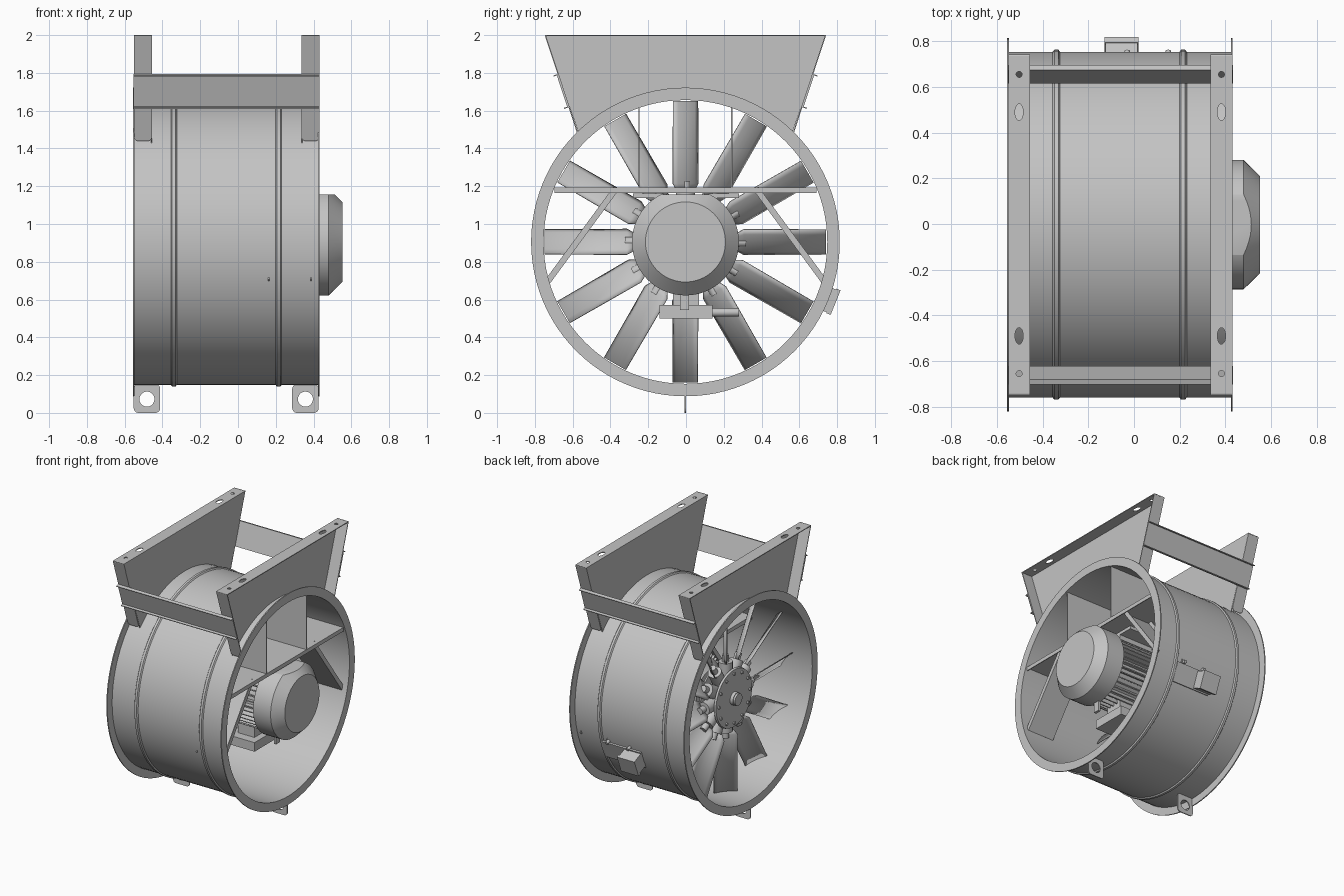
import bpy, bmesh
from math import sin, cos, pi, radians, sqrt, atan2
from mathutils import Matrix, Vector

if "Cube" in bpy.data.objects:
    bpy.data.objects.remove(bpy.data.objects["Cube"], do_unlink=True)

steel = bpy.data.materials.new("galvanised_grey")
steel.use_nodes = True
GREY = (0.55, 0.55, 0.55, 1)
steel.diffuse_color = GREY
steel.node_tree.nodes["Principled BSDF"].inputs["Base Color"].default_value = GREY

AXIS = Vector((0, -0.003, 0.905))   # centre line of the duct, running along x
MID = -0.06                         # middle of the duct length
TILT = atan2(0.165, 0.5)            # lean of the hanger ends


def finish(name, bm, matrix=Matrix(), smooth=False):
    bmesh.ops.recalc_face_normals(bm, faces=bm.faces)
    mesh = bpy.data.meshes.new(name)
    bm.to_mesh(mesh)
    bm.free()
    mesh.materials.append(steel)
    ob = bpy.data.objects.new(name, mesh)
    ob.matrix_world = matrix
    bpy.context.collection.objects.link(ob)
    if smooth:
        bpy.ops.object.select_all(action="DESELECT")
        ob.select_set(True)
        bpy.context.view_layer.objects.active = ob
        bpy.ops.object.shade_smooth_by_angle(angle=radians(30))
    return ob


def box(name, centre, size, tilt=0, origin=Vector()):
    """Box whose centre is turned about x around the origin."""
    bm = bmesh.new()
    bmesh.ops.create_cube(bm, size=1, matrix=Matrix.Translation(centre) @ Matrix.Diagonal((*size, 1)))
    return finish(name, bm, Matrix.Translation(origin) @ Matrix.Rotation(tilt, 4, "X"))


def revolve(name, profile, steps=96, closed=False, flat_top=None):
    """Turn (x, radius) points about the duct axis."""
    bm = bmesh.new()
    vs = [bm.verts.new((x, 0, r)) for x, r in profile]
    pairs = list(zip(vs, vs[1:])) + ([(vs[-1], vs[0])] if closed else [])
    edges = [bm.edges.new(p) for p in pairs]
    bmesh.ops.spin(bm, geom=vs + edges, axis=(1, 0, 0), cent=(0, 0, 0), angle=2 * pi, steps=steps)
    bmesh.ops.remove_doubles(bm, verts=bm.verts, dist=0.0005)
    if flat_top:
        cut = bmesh.ops.bisect_plane(bm, geom=bm.verts[:] + bm.edges[:] + bm.faces[:],
                                     plane_co=(0, 0, flat_top), plane_no=(0, 0, 1), clear_outer=True)
        rim = [g for g in cut["geom_cut"] if isinstance(g, bmesh.types.BMEdge)]
        bmesh.ops.holes_fill(bm, edges=rim)
    return finish(name, bm, Matrix.Translation(AXIS), smooth=True)


def rod(name, centre, radius, depth, rotation=Matrix(), matrix=Matrix(), scale_y=1):
    bm = bmesh.new()
    bmesh.ops.create_cone(bm, cap_ends=True, segments=20, radius1=radius, radius2=radius, depth=depth,
                          matrix=Matrix.Translation(centre) @ Matrix.Diagonal((1, scale_y, 1, 1)) @ rotation)
    return finish(name, bm, matrix, smooth=True)


def cut_hole(ob, cutter):
    cutter.hide_render = True
    mod = ob.modifiers.new("hole", "BOOLEAN")
    mod.operation, mod.solver, mod.object = "DIFFERENCE", "EXACT", cutter
    bpy.context.view_layer.update()
    mesh = bpy.data.meshes.new_from_object(ob.evaluated_get(bpy.context.evaluated_depsgraph_get()))
    ob.modifiers.clear()
    ob.data = mesh
    bpy.data.objects.remove(cutter, do_unlink=True)


def round_corners(ob, axis, radius, pick=lambda co: True):
    """Bevel the box edges that run along one axis."""
    bm = bmesh.new()
    bm.from_mesh(ob.data)
    edges = [e for e in bm.edges
             if abs((e.verts[0].co - e.verts[1].co).normalized()[axis]) > 0.9
             and pick((e.verts[0].co + e.verts[1].co) / 2)]
    bmesh.ops.bevel(bm, geom=edges, offset=radius, segments=5, affect="EDGES", profile=0.5)
    bm.to_mesh(ob.data)
    bm.free()


TURN_X = Matrix.Rotation(pi / 2, 4, "Y")
TURN_Y = Matrix.Rotation(pi / 2, 4, "X")

# Duct shell with end flanges and two swaged beads
outer = [(-0.555, 0.817), (-0.547, 0.817), (-0.547, 0.757)]
for x in (-0.34, 0.215):
    outer += [(x - 0.016, 0.757), (x - 0.009, 0.766), (x + 0.009, 0.766), (x + 0.016, 0.757)]
outer += [(0.424, 0.757), (0.424, 0.817), (0.432, 0.817)]
revolve("duct_shell", outer + [(0.432, 0.751), (-0.555, 0.751)], closed=True)

# Hangers: an upright web cut round the duct, with flanges turned outward
for side, end in ((-1, "left_end"), (1, "right_end")):
    web_x, mid_x = MID + side * 0.395, MID + side * 0.443
    bm = bmesh.new()
    start = atan2(0.525, 0.548)
    arc = [start + (pi - 2 * start) * i / 32 for i in range(33)]
    pts = [(0.757 * cos(a), AXIS.z + 0.757 * sin(a)) for a in arc]
    pts = [(0.745, 2.0)] + pts + [(-0.745, 2.0)]
    face = bm.faces.new([bm.verts.new((web_x, AXIS.y + y, z)) for y, z in pts])
    ext = bmesh.ops.extrude_face_region(bm, geom=[face])
    bmesh.ops.translate(bm, vec=(side * 0.006, 0, 0),
                        verts=[v for v in ext["geom"] if isinstance(v, bmesh.types.BMVert)])
    finish("hanger_web_" + end, bm)

    top = box("hanger_top_" + end, (mid_x, AXIS.y, 1.997), (0.095, 1.488, 0.006))
    for y in (-1, 1):
        cut_hole(top, rod("cutter", (mid_x, y * 0.655, 1.99), 0.013, 0.1))
        cut_hole(top, rod("cutter", (mid_x, y * 0.49, 1.99), 0.018, 0.1, scale_y=2))
        lip = box("hanger_side_" + end, (mid_x, 0, -0.295), (0.095, 0.006, 0.59),
                  -y * TILT, Vector((0, AXIS.y + y * 0.742, 2.0)))
        round_corners(lip, 1, 0.025, lambda co: co.z < -0.4)

# Cross beams: channels lying on the sloping hanger ends
for y in (-1, 1):
    corner = Vector((0, AXIS.y + y * 0.745, 2.0))
    box("cross_beam_web", (MID, y * 0.003, -0.31), (0.985, 0.006, 0.185), -y * TILT, corner)
    for z in (-0.22, -0.40):
        box("cross_beam_lip", (MID, y * 0.012, z), (0.985, 0.024, 0.006), -y * TILT, corner)

# Lifting lugs below the flanges
for x in (-0.482, 0.357):
    lug = box("lug", (x, AXIS.y, 0.076), (0.14, 0.008, 0.152))
    round_corners(lug, 1, 0.025)
    cut_hole(lug, rod("cutter", (x, AXIS.y, 0.073), 0.04, 0.1, TURN_Y))

# Motor: cowl with a flattened top, ribbed body, front bell and shaft
revolve("motor_cowl", [(0.33, 0), (0.33, 0.283), (0.48, 0.283), (0.552, 0.212), (0.552, 0)],
        64, flat_top=0.25)
revolve("motor_body", [(-0.2, 0), (-0.2, 0.16), (-0.14, 0.225), (0.335, 0.225), (0.335, 0)], 48)
for i in range(40):
    a = 2 * pi * i / 40
    if sin(a) < 0.9:
        box("motor_fin", (0.105, 0.237, 0), (0.45, 0.045, 0.008), a, AXIS)
rod("motor_shaft", AXIS + Vector((-0.3, 0, 0)), 0.045, 0.3, TURN_X)

# Terminal box and cable gland under the motor
box("terminal_box", (0.12, 0, 0.535), (0.24, 0.28, 0.07))
box("terminal_neck", (0.12, 0, 0.625), (0.14, 0.14, 0.12))
box("motor_drain_tab", (0.34, -0.008, 0.59), (0.02, 0.05, 0.09))
rod("cable_gland", (0.12, 0.21, 0.532), 0.022, 0.14, TURN_Y)

# Motor mounting shelf, feet, upright gussets and slanted braces
shelf_w = 2 * sqrt(0.752 ** 2 - 0.29 ** 2)
box("motor_shelf", (0.17, AXIS.y, 1.19), (0.5, shelf_w, 0.008))
for x in (-0.077, 0.417):
    box("shelf_lip", (x, AXIS.y, 1.178), (0.006, shelf_w, 0.028))
for y in (-1, 1):
    box("motor_foot", (0.12, y * 0.2, 1.15), (0.3, 0.16, 0.025))
    box("motor_foot_leg", (0.12, y * 0.15, 1.1), (0.3, 0.03, 0.1))
    box("upright_gusset", (0.17, AXIS.y + y * 0.245, 1.405), (0.5, 0.006, 0.43))
    a, b = Vector((0, y * 0.36, 1.18)), Vector((0, y * 0.72, 0.69))
    d = b - a
    lean = atan2(d.z, d.y)
    box("slanted_brace", (0.275, 0, 0), (0.23, d.length, 0.006), lean, (a + b) / 2)
    for x in (0.163, 0.387):
        box("brace_lip", (x, 0, y * 0.014), (0.006, d.length, 0.03), lean, (a + b) / 2)

# Impeller: hub plates, hub bolts, clamps and pitched blades
revolve("impeller_hub", [(-0.41, 0), (-0.41, 0.22), (-0.395, 0.225), (-0.395, 0.15), (-0.28, 0.15),
                         (-0.28, 0.225), (-0.265, 0.22), (-0.265, 0)], 48)
rod("hub_boss", AXIS + Vector((-0.415, 0, 0)), 0.05, 0.04, TURN_X)
for i in range(12):
    spoke = Matrix.Translation(AXIS) @ Matrix.Rotation(2 * pi * i / 12, 4, "X")
    rod("blade_clamp", (-0.338, 0, 0.215), 0.05, 0.11, matrix=spoke)
    rod("blade_stem", (-0.338, 0, 0.27), 0.025, 0.1, matrix=spoke)
    rod("hub_bolt", (-0.413, 0, 0.19), 0.011, 0.014, TURN_X, spoke)
    bm = bmesh.new()
    rows = []
    for r, half in ((0.27, 0.06), (0.31, 0.088), (0.745, 0.085)):
        row = []
        for k in range(-3, 4):
            c = half * k / 3
            camber = 0.012 * (1 - (k / 3) ** 2)
            row.append(bm.verts.new((c * 0.646 + camber * 0.763, -c * 0.763 + camber * 0.646, r)))
        rows.append(row)
    for lo, hi in zip(rows, rows[1:]):
        for k in range(6):
            bm.faces.new((lo[k], lo[k + 1], hi[k + 1], hi[k]))
    blade = finish("fan_blade", bm, spoke @ Matrix.Translation((-0.338, 0, 0)), smooth=True)
    thick = blade.modifiers.new("thickness", "SOLIDIFY")
    thick.thickness, thick.offset = 0.007, 0

# Isolator box on the outside of the duct
turn = radians(-22)
box("isolator_plate", (0.04, 0.761, 0), (0.33, 0.012, 0.15), turn, AXIS)
box("isolator_box", (-0.055, 0.81, 0), (0.14, 0.095, 0.13), turn, AXIS)
box("isolator_cover", (-0.055, 0.845, 0), (0.15, 0.025, 0.14), turn, AXIS)
for x in (-0.03, 0.15):
    rod("isolator_bolt", (x, 0.77, 0.09), 0.012, 0.03, TURN_Y,
        Matrix.Translation(AXIS) @ Matrix.Rotation(turn, 4, "X"))
